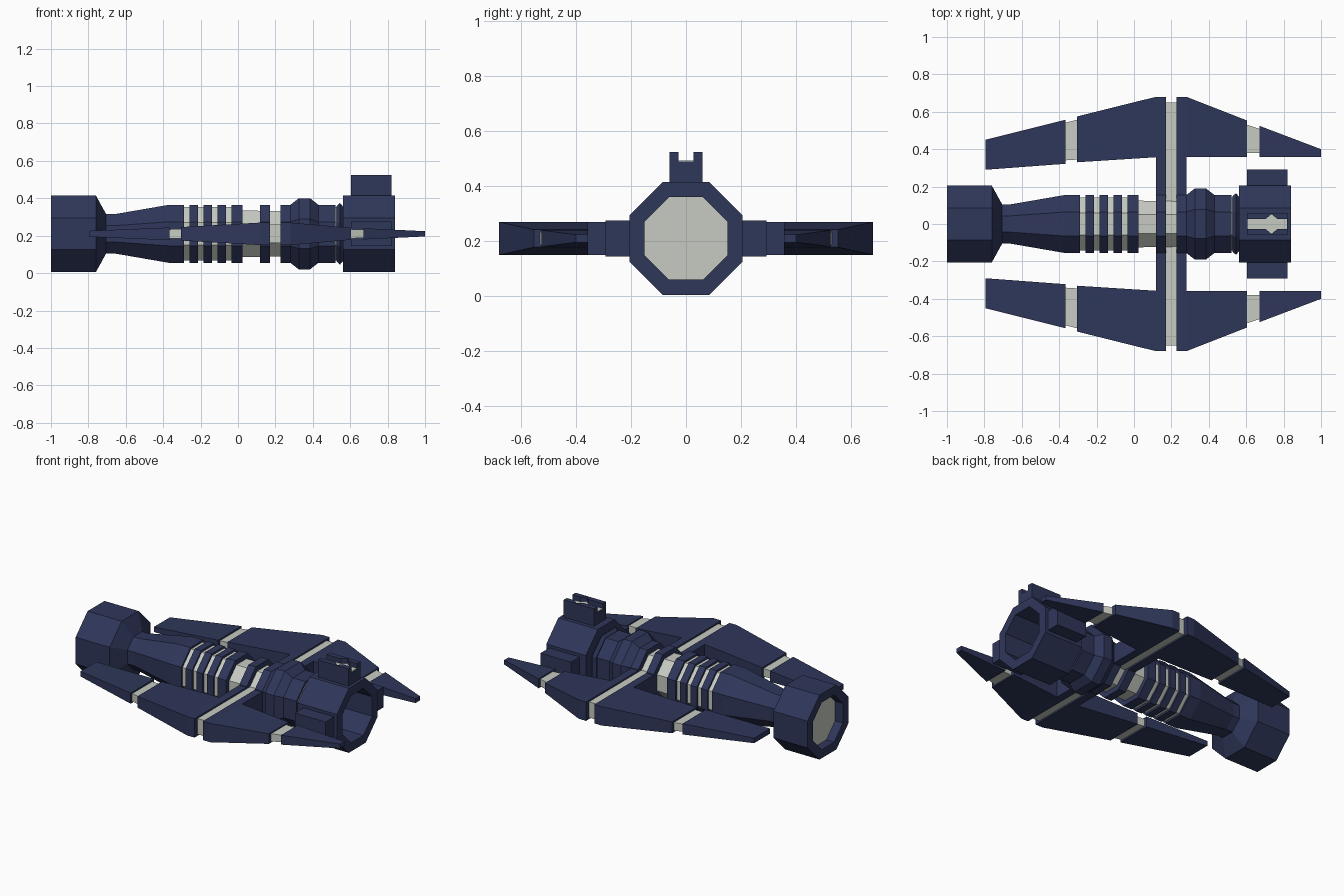
import bpy, bmesh, math

if "Cube" in bpy.data.objects:
    bpy.data.objects.remove(bpy.data.objects["Cube"], do_unlink=True)

AXIS_Z = 0.21


def material(name, rgb):
    m = bpy.data.materials.new(name)
    m.use_nodes = True
    m.diffuse_color = (*rgb, 1)
    m.node_tree.nodes["Principled BSDF"].inputs["Base Color"].default_value = (*rgb, 1)
    return m


NAVY = material("navy", (0.028, 0.038, 0.102))
PALE = material("pale grey", (0.57, 0.60, 0.54))


def skin(name, rings, mat):
    """Join successive rings of points into a closed, capped solid."""
    bm = bmesh.new()
    rings = [[bm.verts.new(p) for p in ring] for ring in rings]
    n = len(rings[0])
    for a, b in zip(rings, rings[1:]):
        for i in range(n):
            j = (i + 1) % n
            bm.faces.new((a[i], a[j], b[j], b[i]))
    bm.faces.new(rings[0])
    bm.faces.new(rings[-1][::-1])
    bmesh.ops.recalc_face_normals(bm, faces=bm.faces)
    me = bpy.data.meshes.new(name)
    bm.to_mesh(me)
    bm.free()
    me.materials.append(mat)
    ob = bpy.data.objects.new(name, me)
    bpy.context.collection.objects.link(ob)
    return ob


def octagon(name, profile, mat=NAVY):
    """Eight-sided body along x from (x, flat radius) pairs."""
    rings = []
    for x, r in profile:
        r /= math.cos(math.pi / 8)
        angles = [(k + 0.5) * math.pi / 4 for k in range(8)]
        rings.append([(x, r * math.cos(a), AXIS_Z + r * math.sin(a)) for a in angles])
    return skin(name, rings, mat)


def loft(name, stations, mat=NAVY, z=AXIS_Z):
    """Rectangular sections along x: (x, inner y, outer y, half thickness)."""
    rings = [[(x, a, z - h), (x, b, z - h), (x, b, z + h), (x, a, z + h)]
             for x, a, b, h in stations]
    return skin(name, rings, mat)


def pair(name, stations, mat=NAVY, z=AXIS_Z):
    """The same loft on both sides of the body."""
    loft("left_" + name, stations, mat, z)
    loft("right_" + name, [(x, -a, -b, h) for x, a, b, h in stations], mat, z)


# Rear bell with recessed end, and the tapering tail
octagon("rear_bell", [(-0.94, 0.15), (-1, 0.15), (-1, 0.205), (-0.76, 0.205),
                      (-0.705, 0.105), (-0.66, 0.105)])
octagon("rear_disc", [(-0.945, 0.15), (-0.937, 0.15)], PALE)
octagon("tail_cone", [(-0.71, 0.105), (-0.66, 0.105), (-0.37, 0.155), (-0.29, 0.155)])

# Pale core with ribs around it
octagon("ribbed_core", [(-0.3, 0.143), (0.02, 0.143)], PALE)
octagon("middle_core", [(0.01, 0.125), (0.3, 0.12)], PALE)
for i, (x0, x1) in enumerate([(-0.26, -0.215), (-0.185, -0.14), (-0.11, -0.065),
                              (-0.035, 0.025), (0.118, 0.17)]):
    octagon(f"rib_{i + 1}", [(x0, 0.155), (x1, 0.155)])

# Neck and front housing
octagon("neck", [(0.228, 0.155), (0.28, 0.155), (0.325, 0.19), (0.385, 0.19),
                 (0.43, 0.155), (0.52, 0.155)])
octagon("neck_band", [(0.51, 0.143), (0.565, 0.143)], PALE)
octagon("neck_collar", [(0.527, 0.148), (0.545, 0.165), (0.562, 0.145)])
octagon("front_housing", [(0.562, 0.14), (0.562, 0.205), (0.84, 0.205),
                          (0.84, 0.15), (0.63, 0.15)])
octagon("front_disc", [(0.628, 0.15), (0.638, 0.15)], PALE)
pair("side_block", [(0.605, 0.19, 0.292, 0.065), (0.82, 0.19, 0.292, 0.065)])

# Sight block on top: base, pale slot floor and notched cheeks
loft("sight_base", [(0.605, -0.06, 0.06, 0.045), (0.82, -0.06, 0.06, 0.045)], z=0.445)
loft("sight_slot_floor", [(0.607, -0.056, 0.056, 0.003), (0.818, -0.056, 0.056, 0.003)],
     PALE, 0.491)
pair("sight_cheek", [(0.605, 0.028, 0.06, 0.018), (0.705, 0.028, 0.06, 0.018),
                     (0.735, 0.053, 0.06, 0.018), (0.765, 0.028, 0.06, 0.018),
                     (0.82, 0.028, 0.06, 0.018)], z=0.507)

# Wing struts with the pale spar between them
for label, x0, x1 in (("rear", 0.118, 0.17), ("front", 0.228, 0.28)):
    pair(label + "_strut", [(x0, 0.1, 0.37, 0.06), (x1, 0.1, 0.37, 0.06)])
pair("spar", [(0.16, 0.1, 0.65, 0.05), (0.24, 0.1, 0.65, 0.05)], PALE)

# Wing panels and the pale joints between them
pair("front_wing", [(0.228, 0.357, 0.68, 0.06), (0.28, 0.357, 0.68, 0.06),
                    (0.605, 0.357, 0.553, 0.032)])
pair("front_joint", [(0.59, 0.38, 0.535, 0.025), (0.68, 0.38, 0.505, 0.022)], PALE)
pair("front_tip", [(0.67, 0.357, 0.525, 0.03), (1.0, 0.357, 0.4, 0.014)])
pair("rear_wing", [(0.17, 0.357, 0.68, 0.06), (0.118, 0.357, 0.68, 0.06),
                   (-0.305, 0.33, 0.575, 0.036)])
pair("rear_joint", [(-0.295, 0.345, 0.56, 0.026), (-0.375, 0.34, 0.54, 0.024)], PALE)
pair("rear_tip", [(-0.365, 0.322, 0.558, 0.034), (-0.795, 0.29, 0.45, 0.016)])
